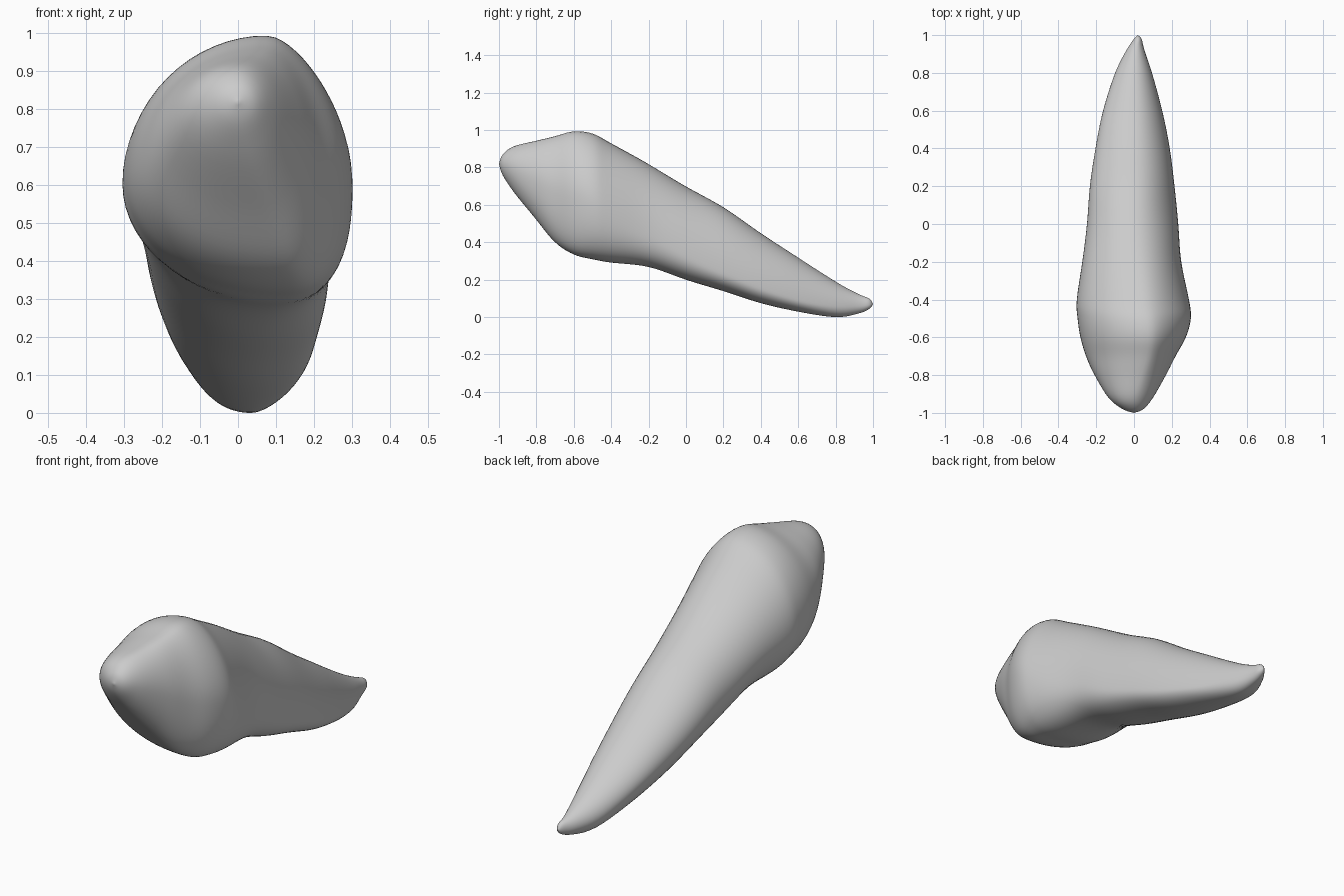
import bpy, bmesh, math
from mathutils import Vector

old = bpy.data.objects.get("Cube")
if old:
    bpy.data.objects.remove(old, do_unlink=True)

# Enamel material
enamel = bpy.data.materials.new("pale grey enamel")
enamel.use_nodes = True
grey = (0.6, 0.6, 0.6, 1)
enamel.diffuse_color = grey
enamel.node_tree.nodes["Principled BSDF"].inputs["Base Color"].default_value = grey

# Stations from crown tip to root tip:
# y, right side x, left side x, bottom z, top z, x of top ridge, x of bottom ridge
stations = [
    (-1, 0, 0, .82, .82, 0, 0),
    (-.98, -.06, .05, .76, .87, 0, 0),
    (-.92, -.135, .10, .67, .915, 0, .02),
    (-.8, -.21, .17, .52, .945, .04, .07),
    (-.7, -.255, .22, .40, .97, .07, .11),
    (-.6, -.285, .275, .335, .997, .08, .13),
    (-.5, -.3, .302, .31, .985, .07, .12),
    (-.4, -.305, .292, .292, .933, .05, .1),
    (-.2, -.275, .25, .27, .82, .02, .08),
    (0, -.25, .235, .2, .7, 0, .06),
    (.2, -.235, .215, .14, .59, 0, .05),
    (.4, -.205, .19, .075, .45, 0, .05),
    (.6, -.165, .15, .03, .32, 0, .04),
    (.8, -.1, .095, 0, .19, 0, .03),
    (.92, -.04, .055, .02, .125, .01, .02),
    (.98, 0, .04, .045, .1, .02, .02),
    (1, .02, .02, .07, .07, .02, .02),
]

# Traits at six even steps along y: height of each widest point, and corner fullness
right_level = (.5, .45, .5, .54, .58, .5)
left_level = (.5, .5, .3, .22, .22, .4)
upper_left = (2, 1.6, 2, 2, 2, 2)
lower_left = (2, 2.6, 2.4, 2.3, 2.2, 2)
lower_right = (2, 2.1, 1.8, 1.8, 1.8, 2)
upper_right = (2, 2, 2, 2, 2, 2)


def trait(values, y):
    """Eased value of a trait at y."""
    place = min(max((y + 1) / 2, 0), 1) * (len(values) - 1)
    i = min(int(place), len(values) - 2)
    t = place - i
    return values[i] + (values[i + 1] - values[i]) * t * t * (3 - 2 * t)


def smooth_rows(rows, steps):
    """Catmull-Rom interpolation through every station."""
    result = []
    last = len(rows) - 1
    for i in range(last):
        a, b, c, d = (rows[min(max(i + k, 0), last)] for k in (-1, 0, 1, 2))
        for s in range(steps):
            t = s / steps
            result.append([q + t / 2 * (r - p + t * (2*p - 5*q + 4*r - w + t * (3*(q - r) + w - p)))
                           for p, q, r, w in zip(a, b, c, d)])
    result.append(list(rows[last]))
    return result


def section(row, sides):
    """Closed outline made of four superelliptical quarters."""
    y, right, left, bottom, top, ridge, keel = row
    points = []
    for k in range(sides):
        angle = math.tau * k / sides
        c, s = math.cos(angle), math.sin(angle)
        middle_x = ridge if s > 0 else keel
        level = trait(left_level if c > 0 else right_level, y)
        middle_z = bottom + (top - bottom) * level
        if c > 0:
            fullness = upper_left if s > 0 else lower_left
        else:
            fullness = upper_right if s > 0 else lower_right
        power = trait(fullness, y)
        fix = (abs(c) ** power + abs(s) ** power) ** (-1 / power)
        reach = left - middle_x if c > 0 else middle_x - right
        rise = top - middle_z if s > 0 else middle_z - bottom
        points.append(Vector((middle_x + fix * c * reach, y, middle_z + fix * s * rise)))
    return points


# Crown and root lofted as one skin
sides = 64
bm = bmesh.new()
rings = [[bm.verts.new(p) for p in section(row, sides)] for row in smooth_rows(stations, 5)]
for near, far in zip(rings, rings[1:]):
    for k in range(sides):
        n = (k + 1) % sides
        bm.faces.new((near[k], near[n], far[n], far[k]))
bmesh.ops.remove_doubles(bm, verts=bm.verts[:], dist=.0005)

# Soften the skin and settle it
for _ in range(3):
    bmesh.ops.smooth_vert(bm, verts=[v for v in bm.verts if abs(v.co.y) < .95], factor=.5,
                          use_axis_x=True, use_axis_y=False, use_axis_z=True)
bmesh.ops.recalc_face_normals(bm, faces=bm.faces[:])
lowest = min(v.co.z for v in bm.verts)
bmesh.ops.translate(bm, verts=bm.verts[:], vec=(0, 0, -lowest))

mesh = bpy.data.meshes.new("tooth")
bm.to_mesh(mesh)
bm.free()
mesh.materials.append(enamel)
for face in mesh.polygons:
    face.use_smooth = True
tooth = bpy.data.objects.new("tooth", mesh)
bpy.context.collection.objects.link(tooth)
